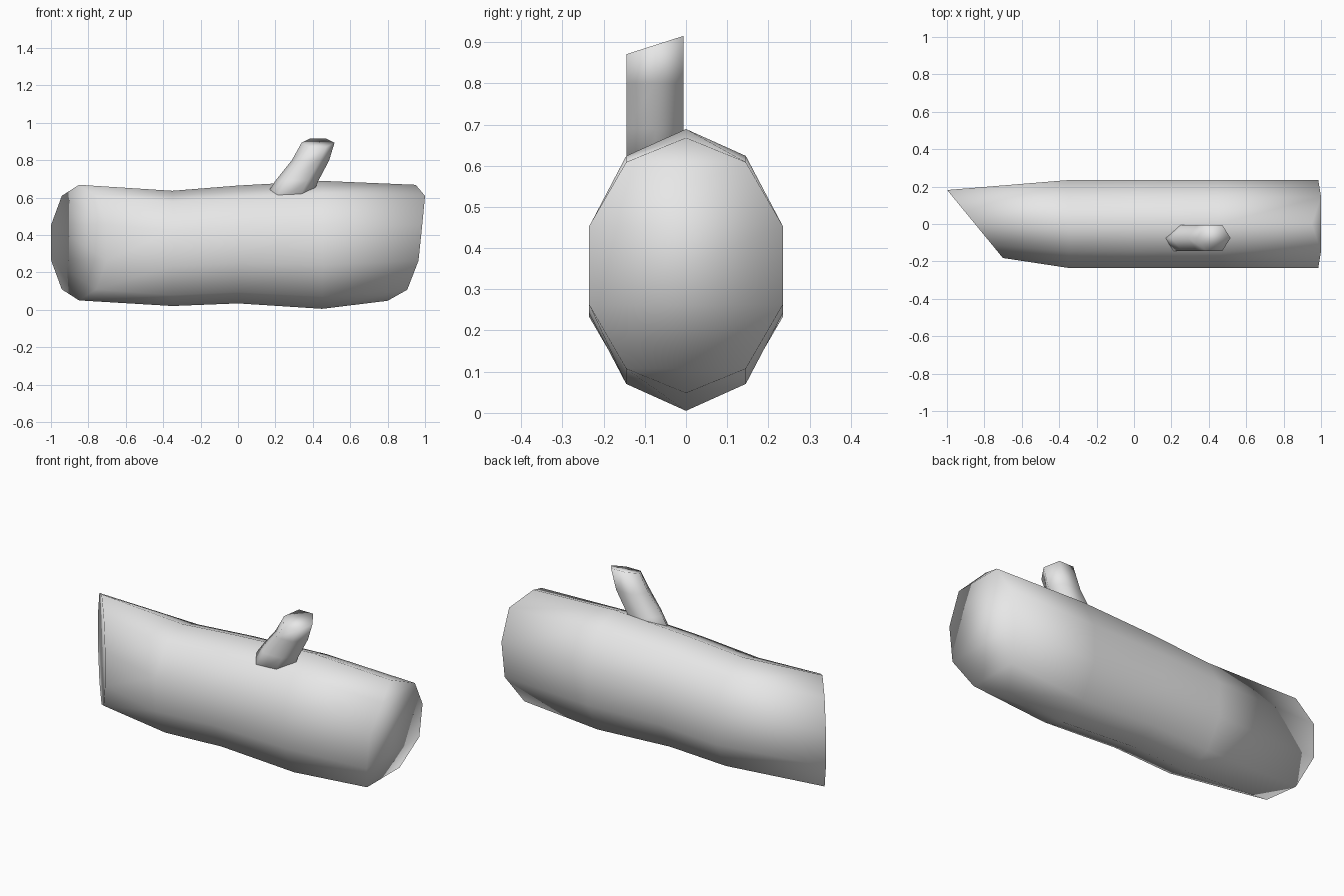
import bpy
import bmesh
from math import sin, cos, pi

cube = bpy.data.objects.get("Cube")
if cube:
    bpy.data.objects.remove(cube)

grey = bpy.data.materials.new("plain grey")
grey.use_nodes = True
grey.diffuse_color = (0.8, 0.8, 0.8, 1)
grey.node_tree.nodes["Principled BSDF"].inputs["Base Color"].default_value = grey.diffuse_color


def loft(name, rings):
    """Skin a list of equal-length rings and close both ends with strips."""
    bm = bmesh.new()
    loops = [[bm.verts.new(p) for p in ring] for ring in rings]
    n = len(loops[0])
    for a, b in zip(loops, loops[1:]):
        for i in range(n):
            j = (i + 1) % n
            bm.faces.new((a[i], a[j], b[j], b[i]))
    for end in (loops[0], loops[-1]):
        for i in range(n // 2):
            strip = [end[i], end[i + 1], end[-i - 1], end[-i]]
            bm.faces.new(list(dict.fromkeys(strip)))
    bmesh.ops.recalc_face_normals(bm, faces=bm.faces)
    mesh = bpy.data.meshes.new(name)
    bm.to_mesh(mesh)
    bm.free()
    mesh.materials.append(grey)
    mesh.shade_smooth()
    obj = bpy.data.objects.new(name, mesh)
    bpy.context.collection.objects.link(obj)
    return obj


def log_ring(x, mid, ry, rz):
    """Ten-sided ring standing across x; x may depend on y and the index."""
    ring = []
    for k in range(10):
        y, z = ry * sin(k * pi / 5), mid + rz * cos(k * pi / 5)
        ring.append((x(y, min(k, 10 - k)), y, z))
    return ring


# Log: slanted cut on the right, ragged hollowed cut on the left
ragged = [0.95, 1.0, 0.985, 0.965, 0.905, 0.8]
loft("log", [
    log_ring(lambda y, k: -0.85 - 0.82 * y, 0.359, 0.191, 0.309),
    log_ring(lambda y, k: -0.35, 0.328, 0.247, 0.308),
    log_ring(lambda y, k: 0.0, 0.349, 0.247, 0.315),
    log_ring(lambda y, k: 0.45, 0.347, 0.247, 0.342),
    log_ring(lambda y, k: ragged[k], 0.358, 0.247, 0.31),
])


def branch_ring(x, z, rx, ry, tilt=0.0):
    """Six-sided ring lying flat, with its height tilted along y."""
    return [(x + rx * cos(k * pi / 3), -0.075 + ry * sin(k * pi / 3),
             z + tilt * ry * sin(k * pi / 3)) for k in range(6)]


# Branch stub leaning to the left, with a sloping cut
loft("branch_stub", [
    branch_ring(0.24, 0.55, 0.13, 0.08),
    branch_ring(0.315, 0.69, 0.115, 0.08),
    branch_ring(0.388, 0.8, 0.1, 0.08),
    branch_ring(0.428, 0.893, 0.088, 0.08, 0.32),
])
